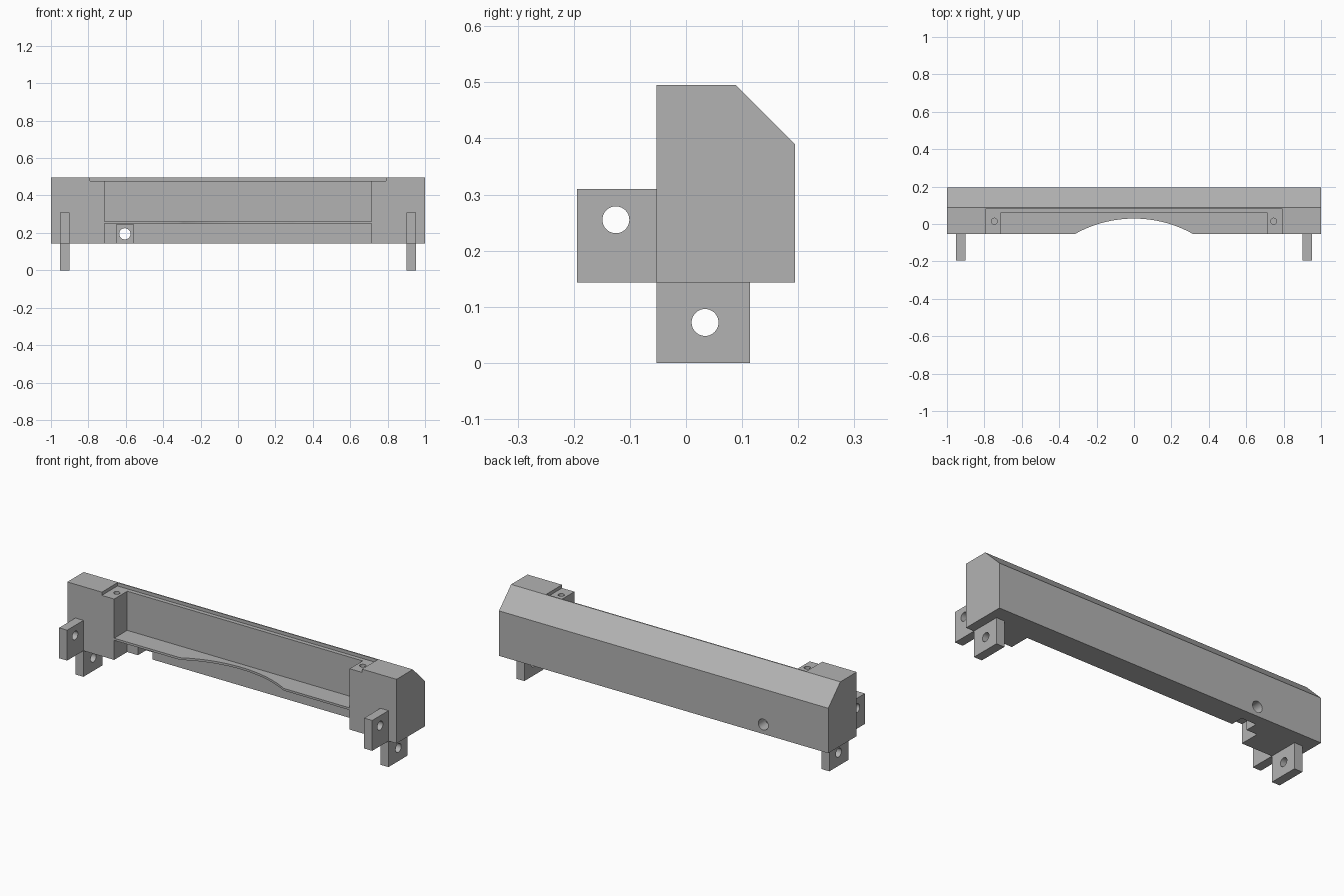
import bpy, math
from mathutils import Matrix

cube = bpy.data.objects.get("Cube")
if cube:
    bpy.data.objects.remove(cube, do_unlink=True)

grey = bpy.data.materials.new("plain grey")
grey.use_nodes = True
COLOUR = (0.45, 0.45, 0.45, 1)
grey.diffuse_color = COLOUR
grey.node_tree.nodes["Principled BSDF"].inputs["Base Color"].default_value = COLOUR


def prism(name, outline, lo, hi, place):
    """Extrude an outline between lo and hi; place(u, v, w) gives the point."""
    n = len(outline)
    verts = [place(u, v, w) for w in (lo, hi) for u, v in outline]
    faces = [tuple(range(n))[::-1], tuple(range(n, 2 * n))]
    faces += [(i, (i + 1) % n, n + (i + 1) % n, n + i) for i in range(n)]
    mesh = bpy.data.meshes.new(name)
    mesh.from_pydata(verts, [], faces)
    mesh.materials.append(grey)
    obj = bpy.data.objects.new(name, mesh)
    bpy.context.collection.objects.link(obj)
    return obj


def along_x(u, v, w):
    return (w, u, v)


def along_z(u, v, w):
    return (u, v, w)


def box(name, x, y, z):
    return prism(name, [(x[0], y[0]), (x[1], y[0]), (x[1], y[1]), (x[0], y[1])],
                 z[0], z[1], along_z)


def rod(axis, centre, radius, length):
    bpy.ops.mesh.primitive_cylinder_add(vertices=40, radius=radius, depth=length)
    obj = bpy.context.object
    turn = {"x": Matrix.Rotation(math.pi / 2, 4, "Y"),
            "y": Matrix.Rotation(math.pi / 2, 4, "X"),
            "z": Matrix.Identity(4)}[axis]
    obj.data.transform(Matrix.Translation(centre) @ turn)
    obj.data.materials.append(grey)
    return obj


def cut(target, cutter):
    """Subtract the cutter, then discard it."""
    cutter.hide_render = True
    mod = target.modifiers.new("cut", "BOOLEAN")
    mod.operation = "DIFFERENCE"
    mod.solver = "EXACT"
    mod.object = cutter
    bpy.context.view_layer.objects.active = target
    bpy.ops.object.modifier_apply(modifier=mod.name)
    bpy.data.objects.remove(cutter, do_unlink=True)


FRONT, BACK, BASE, TOP = -0.053, 0.194, 0.143, 0.495
INNER = 0.715      # half width of the front opening
WALL = 0.06        # rear wall of the opening

# Long housing with a chamfered upper back edge
housing = prism("housing", [(FRONT, BASE), (BACK, BASE), (BACK, 0.39),
                            (0.089, TOP), (FRONT, TOP)], -1, 1, along_x)

# Front opening, shallow lid seat, cable notch, cable hole, screw holes
cut(housing, box("opening", (-INNER, INNER), (-0.2, WALL), (0, 0.6)))
cut(housing, box("lid_seat", (-0.79, 0.79), (-0.2, 0.083), (0.477, 0.6)))
cut(housing, box("notch", (-0.65, -0.56), (0, 0.13), (0, 0.245)))
cut(housing, rod("y", (-0.605, 0.15, 0.195), 0.03, 0.3))
for side in (-1, 1):
    cut(housing, rod("z", (side * 0.747, 0.015, 0.48), 0.016, 0.2))

# Thin shelf with a shallow arc scooped from its front edge
half, rise, steps = 0.315, 0.082, 32
radius = (half ** 2 + rise ** 2) / (2 * rise)
centre_y = FRONT + rise - radius
arc = []
for i in range(steps + 1):
    x = half * (2 * i / steps - 1)
    arc.append((x, centre_y + math.sqrt(radius ** 2 - x ** 2)))
prism("shelf", [(-INNER, FRONT)] + arc + [(INNER, FRONT), (INNER, WALL), (-INNER, WALL)],
      0.25, 0.262, along_z)

# Drilled mounting tabs in front of and under each end
for side, label in ((-1, "right"), (1, "left")):
    x = sorted((side * 0.902, side * 0.951))
    mid = side * 0.9265
    front_tab = box(label + "_front_tab", x, (-0.194, FRONT), (BASE, 0.31))
    cut(front_tab, rod("x", (mid, -0.125, 0.255), 0.024, 0.2))
    lower_tab = box(label + "_lower_tab", x, (FRONT, 0.114), (0, BASE))
    cut(lower_tab, rod("x", (mid, 0.034, 0.072), 0.024, 0.2))

# Smooth only the round holes
bpy.ops.object.select_all(action="DESELECT")
for obj in bpy.context.scene.objects:
    if obj.type == "MESH" and obj.data.materials.get(grey.name):
        obj.select_set(True)
        bpy.context.view_layer.objects.active = obj
bpy.ops.object.shade_smooth_by_angle(angle=math.radians(30))
